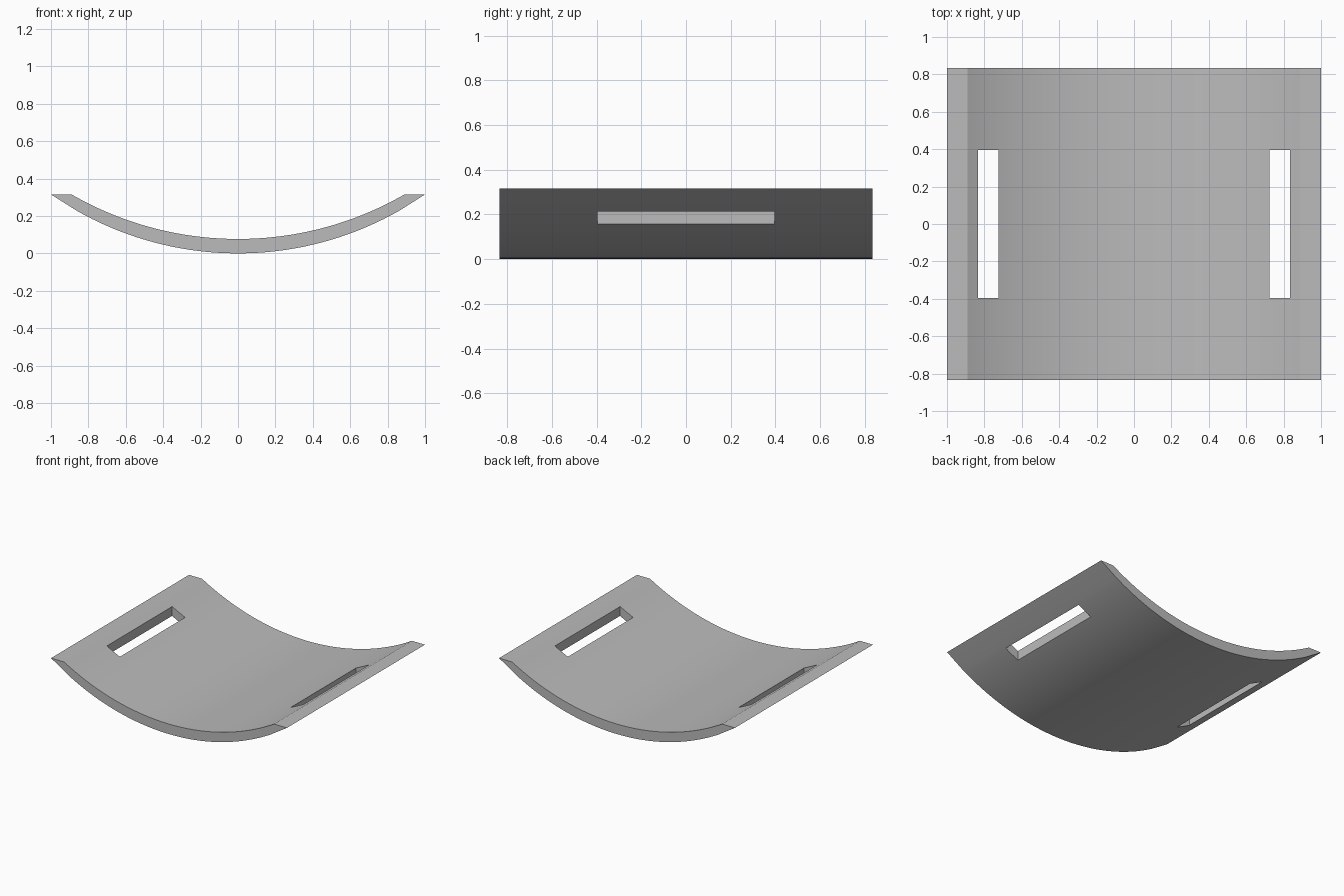
import bpy, bmesh, math

cube = bpy.data.objects.get("Cube")
if cube:
    bpy.data.objects.remove(cube, do_unlink=True)

RIM_Z = 0.315
OUTER_X, INNER_X = 1.0, 0.89
INNER_BASE = 0.077
DEPTH = 0.835
SLOT_IN, SLOT_OUT, SLOT_Y = 0.725, 0.835, 0.395


def arc_z(x, half_width, base):
    """Height of a circular arc rising from base to the rim."""
    rise = RIM_Z - base
    radius = (half_width ** 2 + rise ** 2) / (2 * rise)
    return base + radius - math.sqrt(radius ** 2 - x ** 2)


def spread(a, b, n):
    return [a + (b - a) * i / n for i in range(n)]


# Stations across the arc, lined up with the slot sides
half = spread(0, SLOT_IN, 20) + spread(SLOT_IN, SLOT_OUT, 4) + spread(SLOT_OUT, INNER_X, 2) + [INNER_X]
xs = [-x for x in reversed(half[1:])] + half
ys = [-DEPTH, -SLOT_Y, SLOT_Y, DEPTH]
last = len(xs) - 1

bm = bmesh.new()
upper, lower = {}, {}
for i, x in enumerate(xs):
    outer_x = math.copysign(OUTER_X, x) if i in (0, last) else x
    for j, y in enumerate(ys):
        upper[i, j] = bm.verts.new((x, y, arc_z(x, INNER_X, INNER_BASE)))
        lower[i, j] = bm.verts.new((outer_x, y, arc_z(outer_x, OUTER_X, 0)))


def solid(i, j):
    """True where the plate has material, false outside it and in the slots."""
    if not (0 <= i < last and 0 <= j < len(ys) - 1):
        return False
    middle = abs(xs[i] + xs[i + 1]) / 2
    return not (j == 1 and SLOT_IN < middle < SLOT_OUT)


# Curved skins, with walls wherever the neighbouring cell is empty
for i in range(last):
    for j in range(len(ys) - 1):
        if not solid(i, j):
            continue
        ring = [(i, j), (i + 1, j), (i + 1, j + 1), (i, j + 1)]
        bm.faces.new([upper[k] for k in ring])
        bm.faces.new([lower[k] for k in reversed(ring)])
        beside = [(i, j - 1), (i + 1, j), (i, j + 1), (i - 1, j)]
        for n, cell in enumerate(beside):
            if not solid(*cell):
                a, b = ring[n], ring[(n + 1) % 4]
                bm.faces.new([lower[a], lower[b], upper[b], upper[a]])

bmesh.ops.recalc_face_normals(bm, faces=bm.faces)
mesh = bpy.data.meshes.new("curved_plate")
bm.to_mesh(mesh)
bm.free()

plate = bpy.data.objects.new("curved_plate", mesh)
bpy.context.collection.objects.link(plate)

# Plain grey finish
grey = bpy.data.materials.new("plain_grey")
grey.use_nodes = True
colour = (0.5, 0.5, 0.5, 1)
grey.diffuse_color = colour
grey.node_tree.nodes["Principled BSDF"].inputs["Base Color"].default_value = colour
mesh.materials.append(grey)

bpy.ops.object.select_all(action="DESELECT")
plate.select_set(True)
bpy.context.view_layer.objects.active = plate
bpy.ops.object.shade_smooth_by_angle(angle=math.radians(25))
